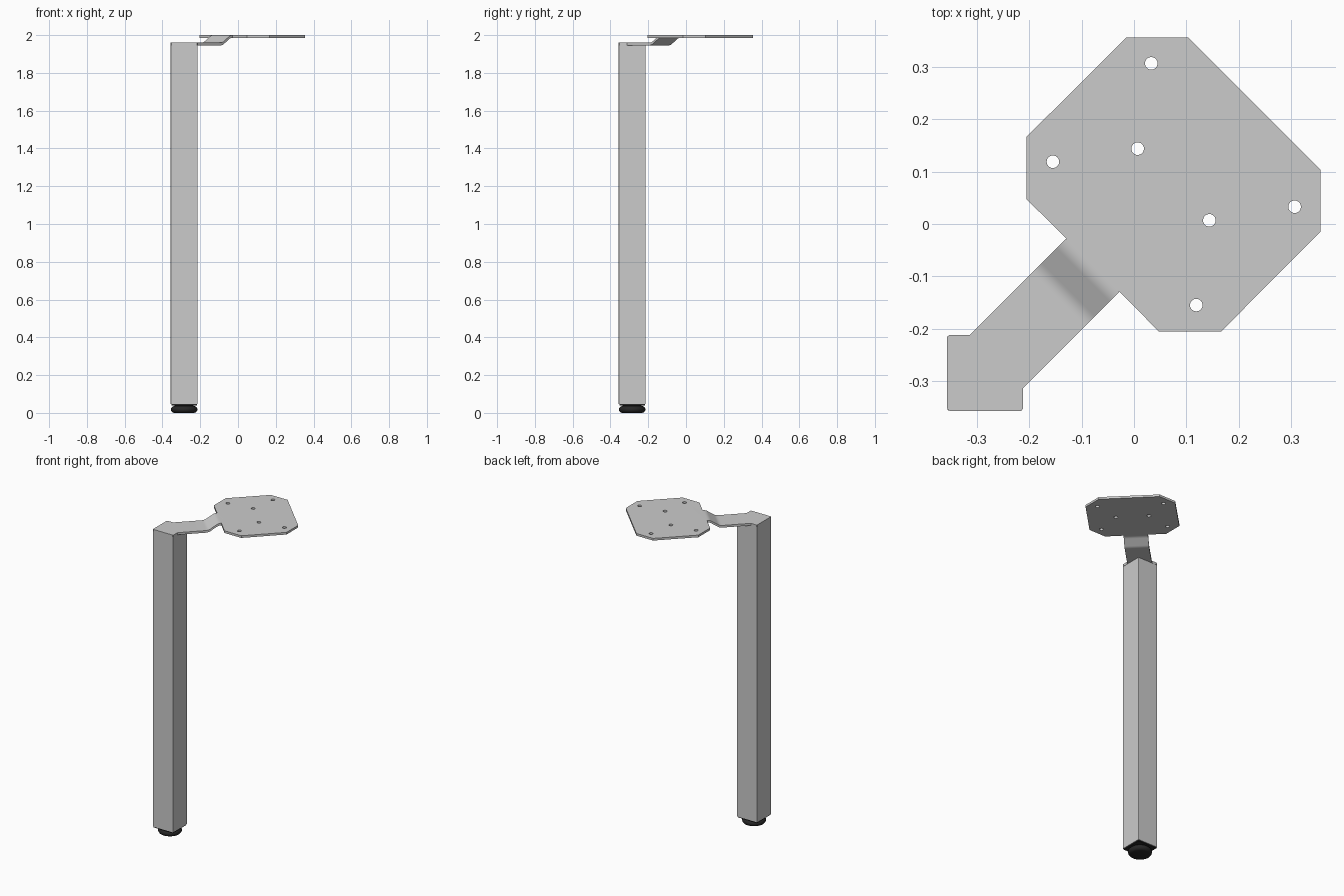
import bpy, bmesh, math
from mathutils import Vector

if "Cube" in bpy.data.objects:
    bpy.data.objects.remove(bpy.data.objects["Cube"])

LEG = -0.285          # leg centre in x and y
S = math.sqrt(2)

black = bpy.data.materials.new("black_plastic")
black.diffuse_color = (0.02, 0.02, 0.02, 1)
black.use_nodes = True
black.node_tree.nodes["Principled BSDF"].inputs["Base Color"].default_value = black.diffuse_color


def new_object(name, bm, material=None):
    bmesh.ops.recalc_face_normals(bm, faces=bm.faces)
    mesh = bpy.data.meshes.new(name)
    bm.to_mesh(mesh)
    bm.free()
    ob = bpy.data.objects.new(name, mesh)
    bpy.context.collection.objects.link(ob)
    if material:
        mesh.materials.append(material)
    return ob


def select(ob):
    bpy.ops.object.select_all(action='DESELECT')
    ob.select_set(True)
    bpy.context.view_layer.objects.active = ob


def box(name, size, z0, z1, material=None, bevel=0.0):
    bm = bmesh.new()
    bmesh.ops.create_cube(bm, size=1)
    for v in bm.verts:
        v.co = Vector((LEG + v.co.x * size, LEG + v.co.y * size,
                       z0 + (v.co.z + 0.5) * (z1 - z0)))
    if bevel:
        edges = [e for e in bm.edges if abs(e.verts[0].co.z - e.verts[1].co.z) > 1e-4]
        bmesh.ops.bevel(bm, geom=edges, offset=bevel, segments=2, affect='EDGES', profile=0.5)
    return new_object(name, bm, material)


# Square leg and the plug closing its lower end
box("leg_tube", 0.143, 0.046, 1.947, bevel=0.002)
box("leg_end_plug", 0.136, 0.040, 0.048, black)

# Round levelling foot, turned from a profile
bm = bmesh.new()
profile = [(0, 0), (0.054, 0), (0.063, 0.004), (0.069, 0.012), (0.070, 0.019),
           (0.068, 0.027), (0.061, 0.034), (0.050, 0.037), (0.050, 0.043)]
pts = [bm.verts.new((LEG + r, LEG, z)) for r, z in profile]
edges = [bm.edges.new(p) for p in zip(pts, pts[1:])]
bmesh.ops.spin(bm, geom=pts + edges, cent=(LEG, LEG, 0), axis=(0, 0, 1),
               angle=2 * math.pi, steps=40)
bmesh.ops.remove_doubles(bm, verts=bm.verts, dist=1e-4)
foot = new_object("levelling_foot", bm, black)
select(foot)
bpy.ops.object.shade_smooth_by_angle(angle=math.radians(40))


# Bracket: one bent sheet made of leg cap, arm, ramp and mounting plate
LOW, HIGH, HALF = 1.960, 2.0, 0.0717   # sheet heights and half width of the arm


def rounded_corner(a, corner, b, steps=5):
    a, corner, b = Vector(a), Vector(corner), Vector(b)
    return [a.lerp(corner, t).lerp(corner.lerp(b, t), t)
            for t in (i / steps for i in range(steps + 1))]


u0, u1, r = -0.188, -0.127, 0.014
slope = (HIGH - LOW) / (u1 - u0)
dz = slope * r * 0.8
path = (rounded_corner((u0 - r, LOW), (u0, LOW), (u0 + r * 0.8, LOW + dz))
        + rounded_corner((u1 - r * 0.8, HIGH - dz), (u1, HIGH), (u1 + r, HIGH)))

bm = bmesh.new()
pairs = []
for u, z in path:
    pairs.append([bm.verts.new(((u + s * HALF) / S, (u - s * HALF) / S, z)) for s in (-1, 1)])
for (a, b), (c, d) in zip(pairs, pairs[1:]):
    bm.faces.new((a, b, d, c))

# leg cap outline with tiny rounded corners
lo, hi, c = -0.357, -0.212, 0.004
neck = hi - HALF * S
cap = [(hi, neck), (hi, lo + c), (hi - c, lo), (lo + c, lo), (lo, lo + c)]
cap += [(y, x) for x, y in reversed(cap[:3])]
cap_l = [(lo + c, hi), (neck, hi)]
outline = cap[:5] + [(lo, hi - c)] + cap_l
# order: right side of the arm, around the square, left side of the arm
bm.faces.new([pairs[0][1]] + [bm.verts.new((x, y, LOW)) for x, y in outline] + [pairs[0][0]])

# mounting plate outline: half of it, mirrored over the diagonal
half = [(-0.028, -0.129), (0.047, -0.205), (0.167, -0.205), (0.356, -0.015), (0.356, 0.104)]
plate = half + [(y, x) for x, y in reversed(half)]
bm.faces.new([pairs[-1][1]] + [bm.verts.new((x, y, HIGH)) for x, y in plate] + [pairs[-1][0]])
bmesh.ops.recalc_face_normals(bm, faces=bm.faces)
bm.normal_update()
flip = sum(f.normal.z for f in bm.faces) < 0
if flip:
    bmesh.ops.reverse_faces(bm, faces=bm.faces)

# thickness, pushed straight down
top = list(bm.faces)
dup = bmesh.ops.extrude_face_region(bm, geom=top, use_keep_orig=True)["geom"]
for v in dup:
    if isinstance(v, bmesh.types.BMVert):
        v.co.z -= 0.014
bracket = new_object("mounting_bracket", bm)

# Screw holes through the plate, in pairs mirrored over the diagonal
bm = bmesh.new()
for x, y in [(0.144, 0.007), (0.307, 0.033), (0.119, -0.155)]:
    for px, py in ((x, y), (y, x)):
        new = bmesh.ops.create_cone(bm, cap_ends=True, segments=24, radius1=0.012,
                                    radius2=0.012, depth=0.1)["verts"]
        bmesh.ops.translate(bm, verts=new, vec=(px, py, HIGH))
cutter = new_object("screw_hole_cutter", bm)
cutter.hide_render = True
select(bracket)
mod = bracket.modifiers.new("holes", 'BOOLEAN')
mod.operation = 'DIFFERENCE'
mod.solver = 'EXACT'
mod.object = cutter
bpy.ops.object.modifier_apply(modifier=mod.name)
bpy.data.objects.remove(cutter)
bpy.ops.object.shade_smooth_by_angle(angle=math.radians(25))
